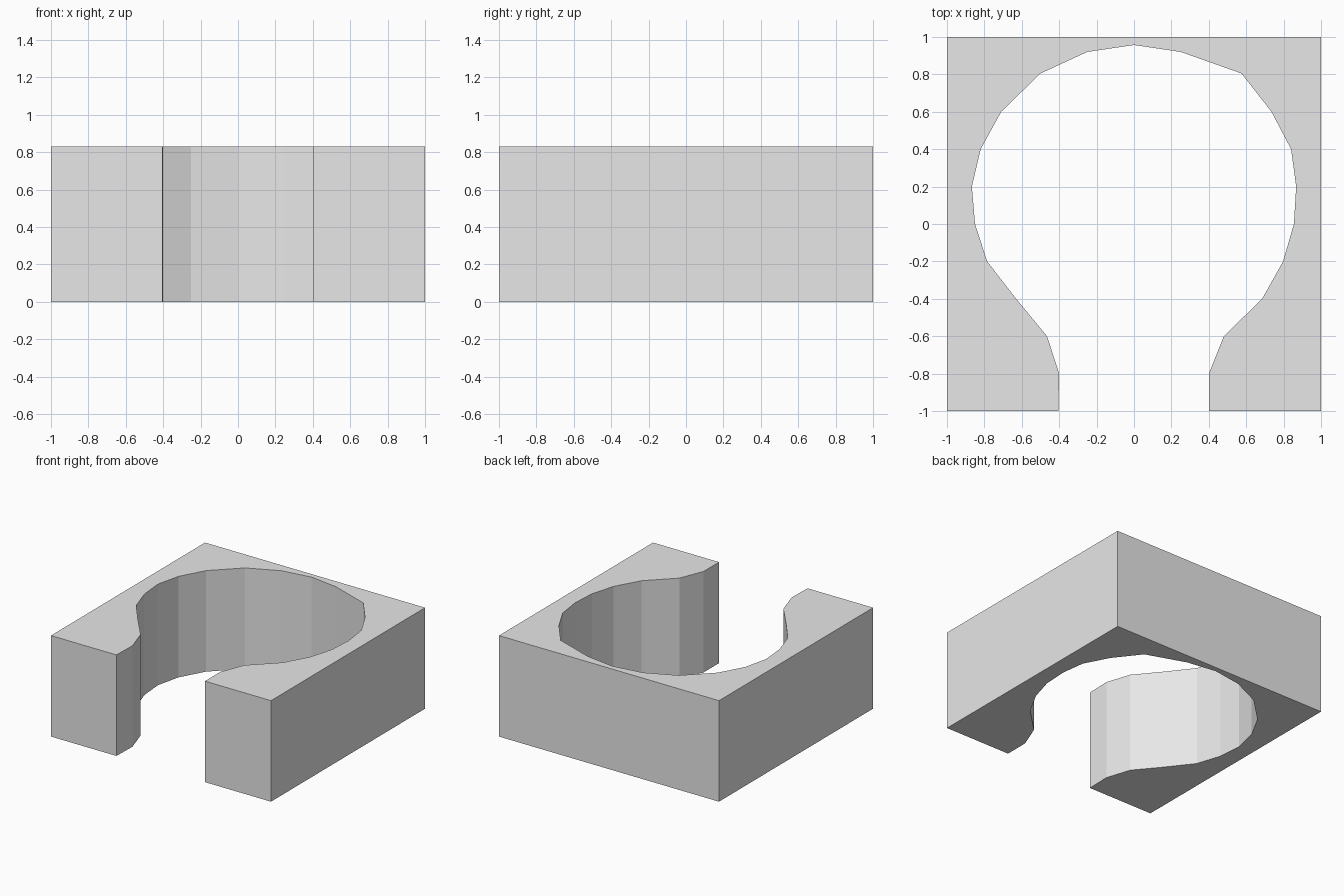
import bpy, bmesh

if "Cube" in bpy.data.objects:
    bpy.data.objects.remove(bpy.data.objects["Cube"])

HEIGHT = 0.83

# Keyhole-shaped opening, from the left of the mouth round to the right
opening = [(-0.405, -1), (-0.40, -0.8), (-0.465, -0.6), (-0.63, -0.4),
           (-0.785, -0.2), (-0.85, 0), (-0.867, 0.2), (-0.82, 0.4),
           (-0.71, 0.6), (-0.5, 0.805), (-0.25, 0.92), (0, 0.957),
           (0.25, 0.92), (0.575, 0.805), (0.735, 0.6), (0.84, 0.4),
           (0.867, 0.2), (0.855, 0), (0.797, -0.2), (0.685, -0.4),
           (0.48, -0.6), (0.40, -0.8), (0.40, -1)]
# Square outside
corners = [(1, -1), (1, 1), (-1, 1), (-1, -1)]

# Block extruded from the outline
bm = bmesh.new()
base = bm.faces.new([bm.verts.new((x, y, 0)) for x, y in opening + corners])
top = bmesh.ops.extrude_face_region(bm, geom=[base], use_keep_orig=True)
bmesh.ops.translate(bm, vec=(0, 0, HEIGHT),
                    verts=[v for v in top["geom"] if isinstance(v, bmesh.types.BMVert)])
bmesh.ops.recalc_face_normals(bm, faces=bm.faces)

mesh = bpy.data.meshes.new("keyhole_block")
bm.to_mesh(mesh)
bm.free()
grey = bpy.data.materials.new("light grey")
grey.diffuse_color = (0.8, 0.8, 0.8, 1)
grey.use_nodes = True
grey.node_tree.nodes["Principled BSDF"].inputs["Base Color"].default_value = grey.diffuse_color
mesh.materials.append(grey)
block = bpy.data.objects.new("keyhole_block", mesh)
bpy.context.collection.objects.link(block)
